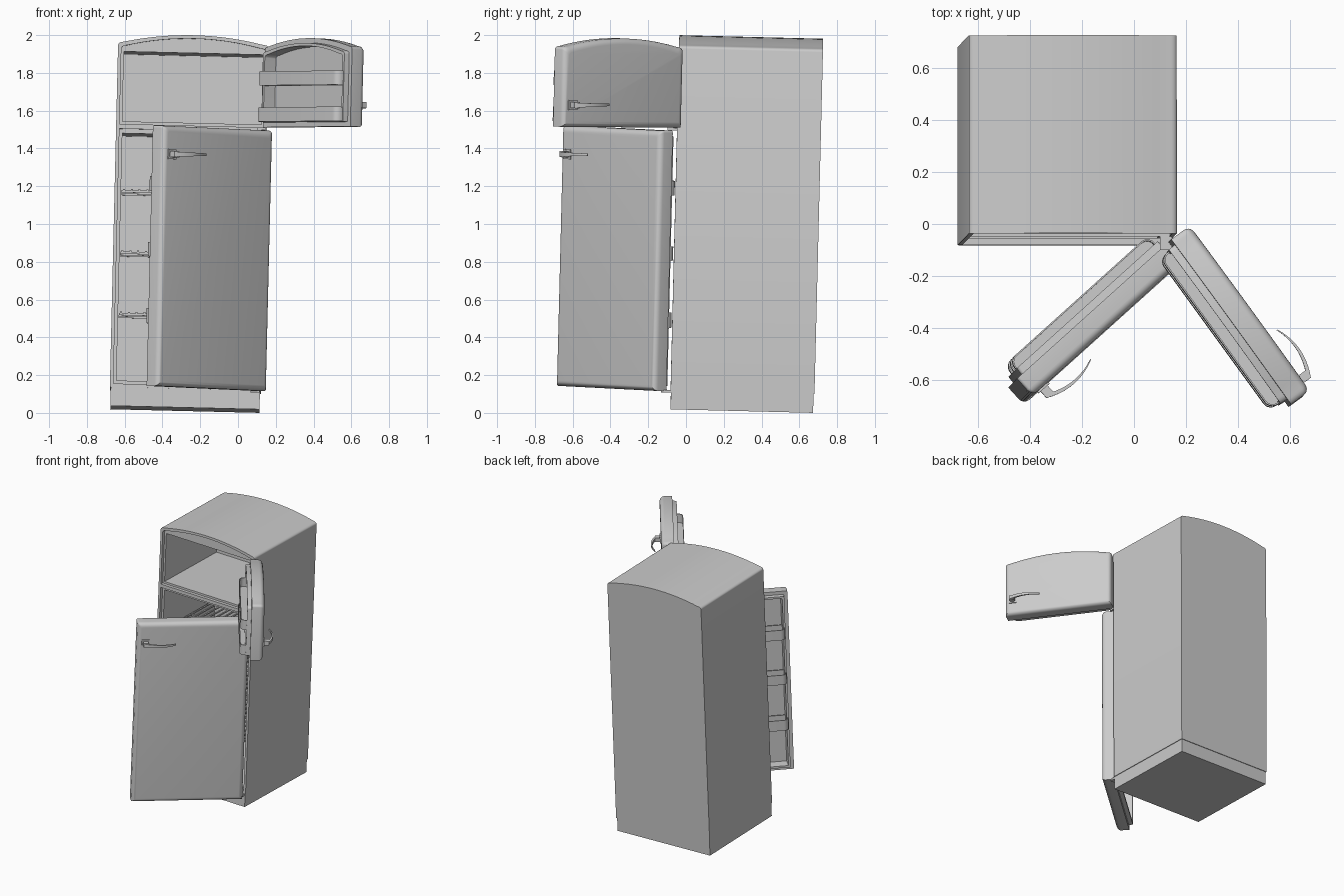
import bpy, bmesh
from math import sin, cos, pi, radians
from mathutils import Matrix, Vector

if "Cube" in bpy.data.objects:
    bpy.data.objects.remove(bpy.data.objects["Cube"])

# The whole fridge leans slightly to the right and back
LEAN = (Matrix.Translation((-0.281, -0.084, 0.0284))
        @ Matrix.Rotation(0.0240, 4, 'Y') @ Matrix.Rotation(-0.0247, 4, 'X'))
HW, DEPTH = 0.40, 0.762          # half width and depth of the cabinet
DOOR_W, DOOR_T = 0.785, 0.09


def loft(name, rings, matrix=LEAN):
    """Bridge equal-length rings of points and cap both ends."""
    bm = bmesh.new()
    vs = [[bm.verts.new(p) for p in r] for r in rings]
    n = len(vs[0])
    for a, b in zip(vs, vs[1:]):
        for i in range(n):
            j = (i + 1) % n
            bm.faces.new((a[i], a[j], b[j], b[i]))
    bm.faces.new(vs[0][::-1])
    bm.faces.new(vs[-1])
    bmesh.ops.recalc_face_normals(bm, faces=bm.faces)
    me = bpy.data.meshes.new(name)
    bm.to_mesh(me)
    bm.free()
    ob = bpy.data.objects.new(name, me)
    bpy.context.collection.objects.link(ob)
    ob.matrix_world = matrix
    return ob


def box(name, x0, x1, y0, y1, z0, z1, matrix=LEAN):
    return loft(name, [[(x0, y0, z), (x1, y0, z), (x1, y1, z), (x0, y1, z)]
                       for z in (z0, z1)], matrix)


def outline(y, hw, z0, zs, d=0.0, r=0.03, h=0.018, rise=0.043, cx=0.0):
    """Front outline with rounded shoulders and arched top, shrunk by d."""
    hw, z0, zs = hw - d, z0 + d, zs - d
    half = []
    for k in range(5):
        f = k * pi / 2 / 5
        half.append((hw - r + r * cos(f), zs + h * sin(f)))
    for k in range(8):
        x = (hw - r) * (1 - k / 8)
        half.append((x, zs + h + rise * (1 - (1 - k / 8) ** 2)))
    pts = [(-hw, z0), (hw, z0)] + half + [(0, zs + h + rise)]
    pts += [(-x, z) for x, z in reversed(half)]
    return [(cx + x, y, z) for x, z in pts]


def cut(target, cutter):
    m = target.modifiers.new("cut", 'BOOLEAN')
    m.operation, m.solver, m.object = 'DIFFERENCE', 'EXACT', cutter
    cutter.hide_render = True
    bpy.context.view_layer.update()
    bpy.context.view_layer.objects.active = target
    bpy.ops.object.modifier_apply(modifier=m.name)
    bpy.data.objects.remove(cutter)


# Cabinet with stepped openings for the freezer and the fridge
cabinet = loft("cabinet", [outline(y, HW, 0.10, 1.911) for y in (0, DEPTH)])
cut(cabinet, loft("freezer_step", [outline(y, HW, 1.475, 1.911, 0.018) for y in (-0.1, 0.025)]))
cut(cabinet, box("freezer_space", -0.368, 0.368, -0.1, 0.66, 1.508, 1.878))
cut(cabinet, box("fridge_step", -0.382, 0.382, -0.1, 0.025, 0.118, 1.468))
cut(cabinet, box("fridge_space", -0.366, 0.366, -0.1, 0.66, 0.135, 1.445))
box("plinth", -0.395, 0.395, 0.002, DEPTH - 0.005, 0.0, 0.10)

# Wire shelves
for s, z in enumerate((0.49, 0.815, 1.14)):
    for y in (0.05, 0.35, 0.64):
        box(f"shelf_rail_{s}", -0.362, 0.362, y, y + 0.012, z - 0.008, z + 0.004)
    for i in range(18):
        x = -0.35 + i * 0.70 / 17
        box(f"shelf_wire_{s}", x - 0.005, x + 0.005, 0.05, 0.65, z + 0.002, z + 0.011)


def bin_plan(d, z, reach=0.072, r=0.035):
    """Door bin seen from above: straight at the door, rounded at the front."""
    x0, x1, yf = -DOOR_W + 0.032 + d, -0.032 - d, reach - d
    r -= d
    pts = [(x0, -0.02 + d), (x1, -0.02 + d)]
    for k in range(6):
        f = k * pi / 10
        pts.append((x1 - r + r * cos(f), yf - r + r * sin(f)))
    for k in range(6):
        f = pi / 2 + k * pi / 10
        pts.append((x0 + r + r * cos(f), yf - r + r * sin(f)))
    return [(x, y, z) for x, y in pts]


def make_door(name, angle, z0, zs, shape, bins, handle_z):
    m = LEAN @ Matrix.Translation((0.378, -0.022, 0)) @ Matrix.Rotation(radians(angle), 4, 'Z')

    def ring(y, d):
        return outline(y, DOOR_W / 2, z0, zs, d, cx=-DOOR_W / 2, **shape)

    # Panel: rounded outer face, raised inner rim, hollow lining
    r = 0.03
    rings = [ring(-DOOR_T + r * (1 - sin(k * pi / 10)), r * (1 - cos(k * pi / 10)))
             for k in range(5, -1, -1)]
    rings = [ring(-DOOR_T + r * (1 - cos(k * pi / 10)), r * (1 - sin(k * pi / 10)))
             for k in range(6)]
    rings += [ring(0, 0), ring(0, 0.025), ring(0.03, 0.027), ring(0.03, 0.042), ring(-0.04, 0.046)]
    loft(name, rings, m)

    # Bins on the inside
    for b0, b1 in bins:
        loft(name + "_bin", [bin_plan(0, b0), bin_plan(0, b1),
                             bin_plan(0.006, b1), bin_plan(0.006, b0 + 0.008)], m)

    # Handle: mount block and curved tapering lever
    free, face = -DOOR_W, -DOOR_T
    box(name + "_handle_plate", free + 0.03, free + 0.085, face - 0.008, face + 0.01,
        handle_z - 0.026, handle_z + 0.026, m)
    box(name + "_handle_mount", free + 0.04, free + 0.075, face - 0.042, face,
        handle_z - 0.016, handle_z + 0.016, m)
    lever = []
    for k in range(11):
        t = k / 10
        x = free + 0.04 + 0.225 * t
        y = face - (0.0325 + 0.1215 * t - 0.109 * t * t)
        th = 0.007 * (1 - t) + 0.002
        hz = 0.012 - 0.005 * t
        c = handle_z + 0.004 * t
        lever.append([(x, y - th, c - hz), (x, y + th, c - hz),
                      (x, y + th, c + hz), (x, y - th, c + hz)])
    loft(name + "_handle_lever", lever, m)


make_door("fridge_door", 42, 0.096, 1.463, dict(r=0.012, h=0.012, rise=0.0),
          [(0.43, 0.51), (0.785, 0.86), (1.13, 1.208)], 1.325)
make_door("freezer_door", 126, 1.493, 1.902, dict(),
          [(1.52, 1.596), (1.712, 1.787)], 1.61)

# Hinge brackets at the right front edge
for z in (0.088, 1.477):
    box("hinge_bracket", 0.345, 0.392, -0.05, 0.02, z, z + 0.014)

# Smooth the rounded parts, keep hard edges
bpy.ops.object.select_all(action='SELECT')
bpy.context.view_layer.objects.active = cabinet
bpy.ops.object.shade_smooth_by_angle(angle=radians(32))
